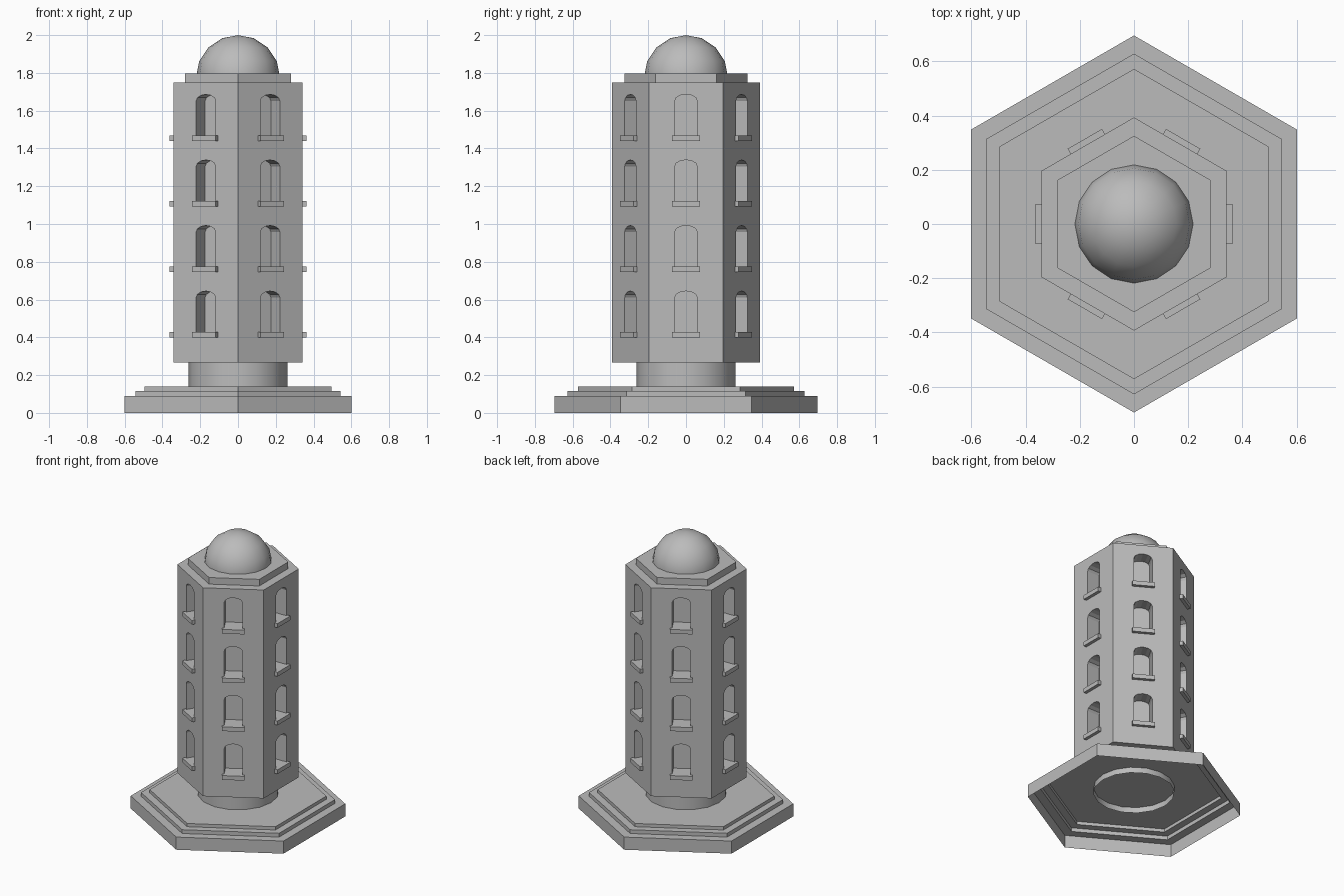
import bpy, bmesh, math
from mathutils import Matrix

cube = bpy.data.objects.get("Cube")
if cube:
    bpy.data.objects.remove(cube, do_unlink=True)

GREY = (0.5, 0.5, 0.5, 1)
stone = bpy.data.materials.new("plain grey stone")
stone.use_nodes = True
stone.diffuse_color = GREY
stone.node_tree.nodes["Principled BSDF"].inputs["Base Color"].default_value = GREY

APOTHEM = 0.34      # centre to tower wall
ROWS = 4
FIRST_ROW = 0.427   # window floor of the lowest row
ROW_STEP = 0.347


def add_object(name, bm, smooth=False):
    mesh = bpy.data.meshes.new(name)
    bm.to_mesh(mesh)
    bm.free()
    mesh.materials.append(stone)
    obj = bpy.data.objects.new(name, mesh)
    bpy.context.collection.objects.link(obj)
    bpy.ops.object.select_all(action='DESELECT')
    obj.select_set(True)
    bpy.context.view_layer.objects.active = obj
    if smooth:
        bpy.ops.object.shade_smooth_by_angle(angle=math.radians(35))
    return obj


def lathe(name, profile, sides, cap_top=True, cap_bottom=True, smooth=False):
    """Stack rings of (radius, z), with one corner pointing along y."""
    bm = bmesh.new()
    rings = []
    for r, z in profile:
        angles = [math.pi / 2 + math.tau * i / sides for i in range(sides)]
        rings.append([bm.verts.new((r * math.cos(a), r * math.sin(a), z)) for a in angles])
    for low, high in zip(rings, rings[1:]):
        for i in range(sides):
            j = (i + 1) % sides
            bm.faces.new((low[i], low[j], high[j], high[i]))
    if cap_top:
        bm.faces.new(rings[-1])
    if cap_bottom:
        bm.faces.new(rings[0][::-1])
    return add_object(name, bm, smooth)


def placements():
    """One transform per window: x points out of the wall, z is up."""
    for side in range(6):
        for row in range(ROWS):
            yield (Matrix.Rotation(side * math.pi / 3, 4, 'Z')
                   @ Matrix.Translation((APOTHEM, 0, FIRST_ROW + row * ROW_STEP)))


# Stepped base, hollow underneath
lathe("stepped_base", [(0.695, 0), (0.695, 0.09), (0.628, 0.09), (0.628, 0.117),
                       (0.572, 0.117), (0.572, 0.14)], 6, cap_bottom=False)

# Round neck between base and tower, open at its lower end
lathe("round_neck", [(0.262, 0.1), (0.262, 0.27)], 16,
      cap_top=False, cap_bottom=False, smooth=True)

# Tower and roof slab
tower = lathe("tower", [(0.393, 0.266), (0.393, 1.75)], 6)
lathe("roof_slab", [(0.325, 1.745), (0.325, 1.797)], 6)

# Arched window recesses cut into the walls
HALF, SPRING, RISE, DEPTH = 0.06, 0.183, 0.035, 0.095
outline = [(-HALF, 0), (HALF, 0)]
for i in range(7):
    a = math.pi * i / 6
    outline.append((HALF * math.cos(a), SPRING + RISE * math.sin(a)))
bm = bmesh.new()
for place in placements():
    inner = [bm.verts.new(place @ Matrix.Translation((-DEPTH, y, z)).translation) for y, z in outline]
    outer = [bm.verts.new(place @ Matrix.Translation((0.02, y, z)).translation) for y, z in outline]
    bm.faces.new(inner[::-1])
    bm.faces.new(outer)
    for i in range(len(outline)):
        j = (i + 1) % len(outline)
        bm.faces.new((inner[i], inner[j], outer[j], outer[i]))
bmesh.ops.recalc_face_normals(bm, faces=bm.faces)
cutter = add_object("window_cutter", bm)
cutter.hide_render = True
cut = tower.modifiers.new("windows", 'BOOLEAN')
cut.operation = 'DIFFERENCE'
cut.solver = 'EXACT'
cut.object = cutter
bpy.context.view_layer.objects.active = tower
bpy.ops.object.modifier_apply(modifier=cut.name)
bpy.data.objects.remove(cutter, do_unlink=True)

# Window sills
bm = bmesh.new()
for place in placements():
    size = Matrix.Diagonal((0.043, 0.146, 0.03, 1))
    bmesh.ops.create_cube(bm, size=1, matrix=place @ Matrix.Translation((0.001, 0, -0.014)) @ size)
add_object("window_sills", bm)

# Dome
bm = bmesh.new()
bmesh.ops.create_uvsphere(bm, u_segments=16, v_segments=8, radius=0.222,
                          matrix=Matrix.Translation((0, 0, 1.778)))
add_object("dome", bm, smooth=True)
